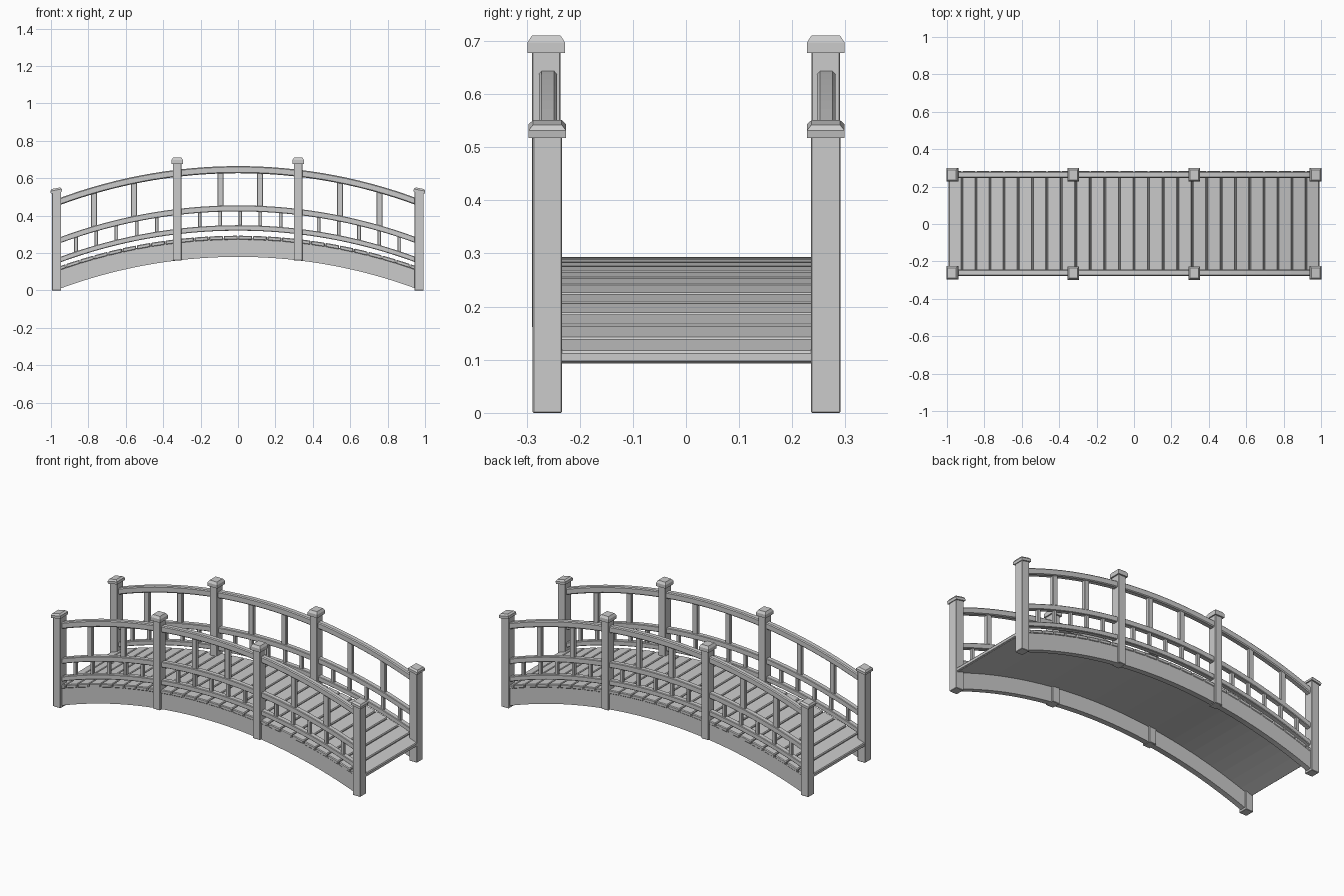
import bpy, bmesh, math
from mathutils import Matrix

if "Cube" in bpy.data.objects:
    bpy.data.objects.remove(bpy.data.objects["Cube"])

R = 2.75          # radius of the arch
R_DECK = 2.86     # the deck is slightly flatter


def drop(x, r=R):
    return r - math.sqrt(r * r - x * x)


def finish(bm, name, bevel=0.0):
    bmesh.ops.recalc_face_normals(bm, faces=bm.faces)
    me = bpy.data.meshes.new(name)
    bm.to_mesh(me)
    bm.free()
    ob = bpy.data.objects.new(name, me)
    bpy.context.collection.objects.link(ob)
    if bevel:
        m = ob.modifiers.new("edges", 'BEVEL')
        m.width, m.segments, m.limit_method = bevel, 1, 'ANGLE'
        m.angle_limit = math.radians(40)
    return ob


def arc_bar(name, x0, x1, y0, y1, z0, z1, segs=30, bevel=0.003, r=R):
    """Rectangular bar following the arch; z values are those at x = 0."""
    bm = bmesh.new()
    rings = []
    for i in range(segs + 1):
        x = x0 + (x1 - x0) * i / segs
        d = drop(x, r)
        rings.append([bm.verts.new((x, y, z - d)) for y, z in
                      ((y0, z0), (y1, z0), (y1, z1), (y0, z1))])
    for a, b in zip(rings, rings[1:]):
        for k in range(4):
            n = (k + 1) % 4
            bm.faces.new((a[k], a[n], b[n], b[k]))
    bm.faces.new(rings[0])
    bm.faces.new(rings[-1])
    return finish(bm, name, bevel)


def box(name, x, y, sx, sy, z0, z1, bevel=0.002):
    bm = bmesh.new()
    bmesh.ops.create_cube(bm, size=1, matrix=Matrix.Translation((x, y, (z0 + z1) / 2))
                          @ Matrix.Diagonal((sx, sy, z1 - z0, 1)))
    return finish(bm, name, bevel)


def cap(name, x, y, z0, height, tilt):
    """Square cap with a sloped upper edge."""
    bm = bmesh.new()
    rings = []
    for sx, sy, z in ((.062, .071, 0), (.062, .071, height * .6), (.046, .054, height)):
        rings.append([bm.verts.new((i * sx / 2, j * sy / 2, z))
                      for i, j in ((-1, -1), (1, -1), (1, 1), (-1, 1))])
    for a, b in zip(rings, rings[1:]):
        for k in range(4):
            n = (k + 1) % 4
            bm.faces.new((a[k], a[n], b[n], b[k]))
    bm.faces.new(rings[0])
    bm.faces.new(rings[-1])
    ob = finish(bm, name)
    ob.location = (x, y, z0)
    ob.rotation_euler = (0, tilt, 0)
    return ob


# deck: underlay and planks
arc_bar("deck_underlay", -.985, .985, -.262, .264, .268, .279, r=R_DECK, bevel=0)
N = 26
half_angle = math.asin(.993 / R_DECK)
edges = [R_DECK * math.sin(half_angle * (2 * i / N - 1)) for i in range(N + 1)]
for a, b in zip(edges, edges[1:]):
    arc_bar("deck_plank", a + .002, b - .002, -.279, .283, .271, .293,
            segs=1, bevel=.004, r=R_DECK)

post_x = (-.97, -.325, .322, .968)
for side, s in (("front", -1), ("back", 1)):
    y = s * .262 + .002
    # stringer and three curved rails
    arc_bar(side + "_stringer", -.975, .975, y - .016, y + .016, .18, .279, bevel=0)
    arc_bar(side + "_top_rail", -.97, .968, y - .017, y + .017, .627, .665, bevel=.005)
    arc_bar(side + "_middle_rail", -.97, .968, y - .015, y + .015, .423, .455)
    arc_bar(side + "_lower_rail", -.97, .968, y - .015, y + .015, .32, .349)

    # posts and caps
    for x in post_x:
        if abs(x) > .5:
            box(side + "_end_post", x, y - .001, .049, .055, 0, .53)
            cap(side + "_end_cap", x, y - .001, .523, .024,
                math.copysign(math.radians(11), x))
        else:
            py = y - .003 if s < 0 else y - .001
            box(side + "_middle_post", x, py, .047, .054, .16, .685)
            cap(side + "_middle_cap", x, py, .677, .033, 0)

    # upper balusters: two per bay
    for x in (-.77, -.556, -.094, .118, .545, .757):
        d = drop(x)
        box(side + "_upper_baluster", x, y, .031, .022, .44 - d, .645 - d)

    # lower balusters: five per bay
    for bay in (-.65, .012, .647):
        for k in range(-2, 3):
            x = bay + k * .108
            d = drop(x)
            box(side + "_lower_baluster", x, y, .019, .019, .335 - d, .44 - d)
